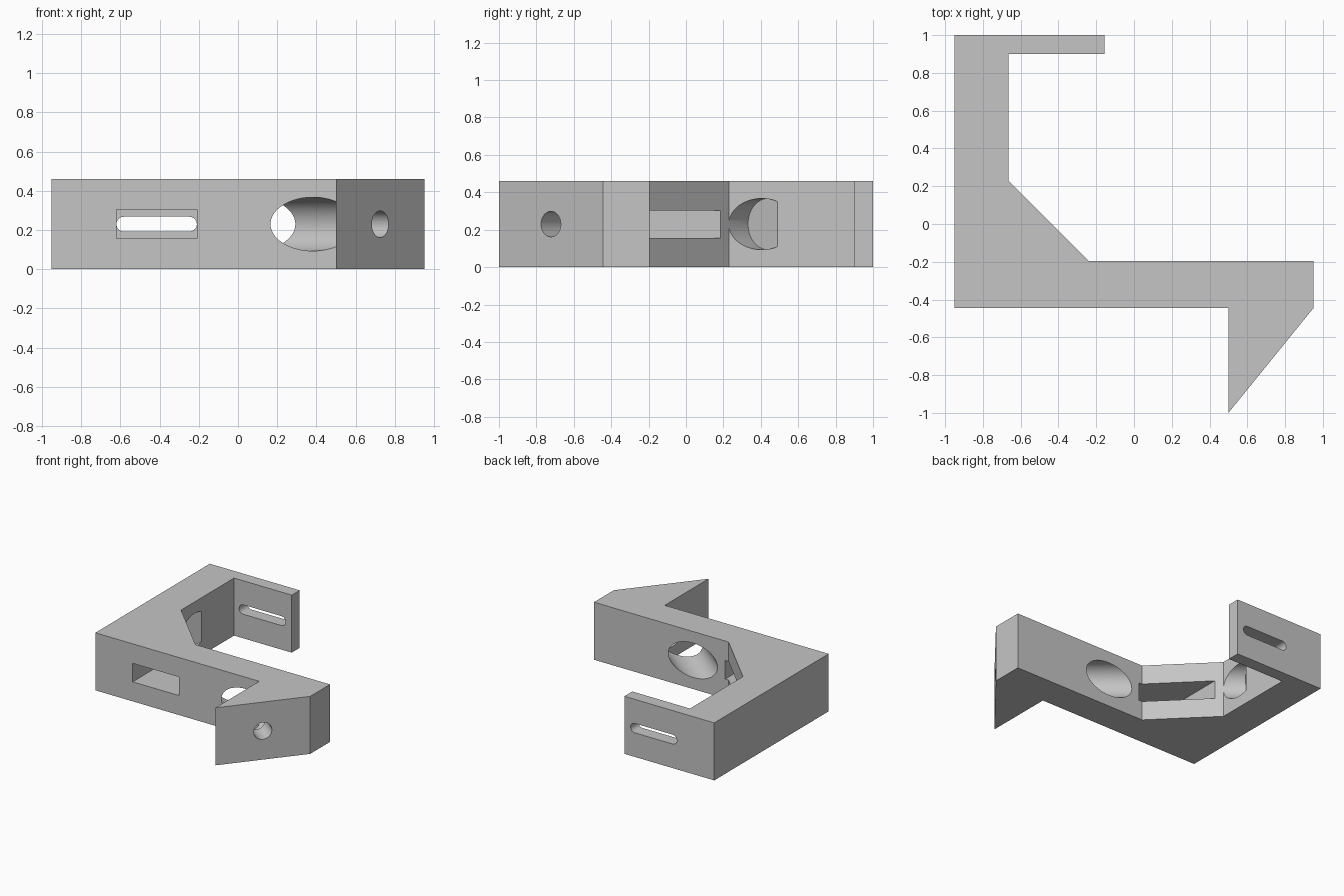
import bpy
import bmesh
from math import pi, cos, sin
from mathutils import Matrix, Vector

HEIGHT = 0.46
MID = HEIGHT / 2

if "Cube" in bpy.data.objects:
    bpy.data.objects.remove(bpy.data.objects["Cube"])

grey = bpy.data.materials.new("light_grey")
grey.use_nodes = True
colour = (0.56, 0.56, 0.56, 1)
grey.diffuse_color = colour
grey.node_tree.nodes["Principled BSDF"].inputs["Base Color"].default_value = colour


def prism(name, outline, depth, matrix=Matrix()):
    """Extrude a flat outline along local z, then place it with a matrix."""
    bm = bmesh.new()
    face = bm.faces.new([bm.verts.new((x, y, 0)) for x, y in outline])
    new = bmesh.ops.extrude_face_region(bm, geom=[face])["geom"]
    verts = [v for v in new if isinstance(v, bmesh.types.BMVert)]
    bmesh.ops.translate(bm, verts=verts, vec=(0, 0, depth))
    bmesh.ops.recalc_face_normals(bm, faces=bm.faces)
    bm.transform(matrix)
    mesh = bpy.data.meshes.new(name)
    bm.to_mesh(mesh)
    bm.free()
    mesh.materials.append(grey)
    obj = bpy.data.objects.new(name, mesh)
    bpy.context.collection.objects.link(obj)
    return obj


def arc(cx, radius, start, end, steps):
    angles = [start + (end - start) * i / steps for i in range(steps + 1)]
    return [(cx + radius * cos(a), radius * sin(a)) for a in angles]


def cut(target, cutter):
    """Subtract a cutter and discard it."""
    cutter.hide_render = True
    bpy.context.view_layer.objects.active = target
    mod = target.modifiers.new("cut", "BOOLEAN")
    mod.operation = "DIFFERENCE"
    mod.solver = "EXACT"
    mod.object = cutter
    bpy.ops.object.modifier_apply(modifier=mod.name)
    bpy.data.objects.remove(cutter)


# Bracket body: rear tab, side wall, gusset, front bar and angled wedge
bracket = prism("bracket", [
    (-0.95, 1), (-0.95, -0.445), (0.5, -0.445), (0.5, -1), (0.95, -0.445),
    (0.95, -0.195), (-0.24, -0.195), (-0.665, 0.23), (-0.665, 0.9),
    (-0.155, 0.9), (-0.155, 1)], HEIGHT)

# Rounded slot through the rear tab (local z runs towards -y)
facing_front = Matrix.Rotation(pi / 2, 4, "X")
slot_r = 0.0375
slot = (arc(-0.21 - slot_r, slot_r, -pi / 2, pi / 2, 16)
        + arc(-0.62 + slot_r, slot_r, pi / 2, 3 * pi / 2, 16))
cut(bracket, prism("slot_cutter", slot, 0.3,
                   Matrix.Translation((0, 1.1, MID)) @ facing_front))

# Rectangular window through the front bar and gusset
half = 0.074
window = [(-0.62, -half), (-0.21, -half), (-0.21, half), (-0.62, half)]
cut(bracket, prism("window_cutter", window, 0.8,
                   Matrix.Translation((0, 0.3, MID)) @ facing_front))

# Stepped bore square to the wedge face, ending blind in the side wall
axis = Vector((-0.555, 0.45, 0)).normalized()
mouth = Vector((0.725, -0.722, MID))
turn = axis.to_track_quat("Z", "Y").to_matrix().to_4x4()
for name, radius, start, end in (("screw_hole_cutter", 0.068, -0.2, 0.3),
                                 ("wide_bore_cutter", 0.137, 0.175, 1.842)):
    circle = arc(0, radius, 0, 2 * pi, 64)[:-1]
    place = Matrix.Translation(mouth + axis * start) @ turn
    cut(bracket, prism(name, circle, end - start, place))

# Smooth bores with sharp rims
bpy.ops.object.select_all(action="DESELECT")
bracket.select_set(True)
bpy.context.view_layer.objects.active = bracket
bpy.ops.object.shade_smooth_by_angle(angle=pi / 9)
